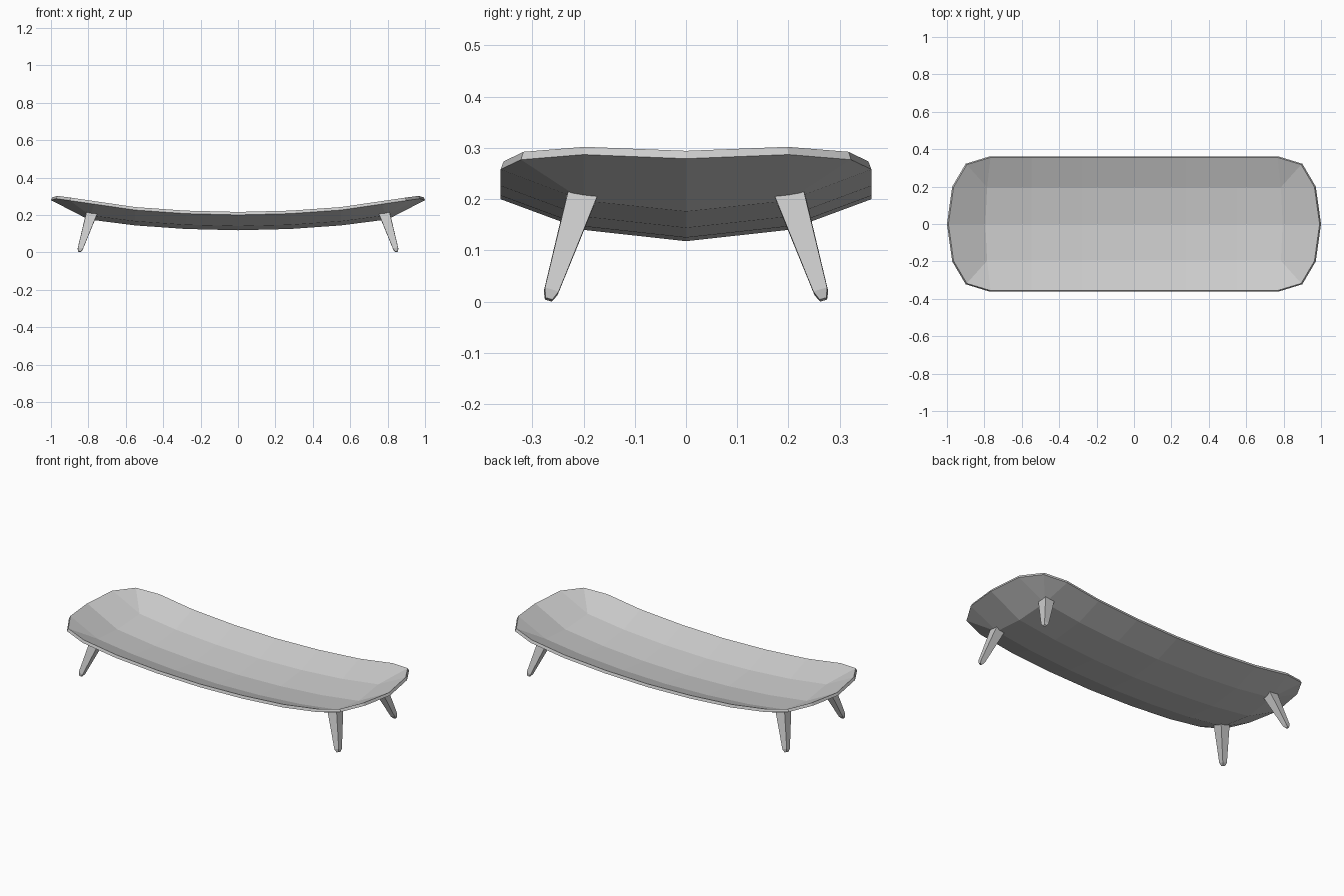
import bpy
import bmesh
from mathutils import Vector

old = bpy.data.objects.get("Cube")
if old:
    bpy.data.objects.remove(old, do_unlink=True)

grey = bpy.data.materials.new("plain grey")
grey.use_nodes = True
colour = (0.6, 0.6, 0.6, 1)
grey.diffuse_color = colour
grey.node_tree.nodes["Principled BSDF"].inputs["Base Color"].default_value = colour


def add_object(name, bm):
    mesh = bpy.data.meshes.new(name)
    bm.to_mesh(mesh)
    bm.free()
    mesh.materials.append(grey)
    obj = bpy.data.objects.new(name, mesh)
    bpy.context.collection.objects.link(obj)
    return obj


# Seat: one quarter of a dished sheet, mirrored and thickened
bm = bmesh.new()
rows = [(0, 0), (0.2, 0.022), (0.362, 0.082)]           # y, rise
columns = [(0, 0.118), (0.28, 0.125), (0.55, 0.144)]    # x, height
grid = [[bm.verts.new((x, y, z + rise)) for y, rise in rows] for x, z in columns]
grid.append([bm.verts.new(p) for p in ((0.8, 0, 0.176), (0.79, 0.2, 0.197), (0.77, 0.362, 0.258))])
for a, b in zip(grid, grid[1:]):
    for j in range(2):
        bm.faces.new((a[j], b[j], b[j + 1], a[j + 1]))

# Rounded end of the seat
inner = grid[-1]
tip, side, corner = [bm.verts.new(p) for p in
                     ((1, 0, 0.279), (0.972, 0.2, 0.287), (0.9, 0.322, 0.277))]
bm.faces.new((inner[0], tip, side, inner[1]))
bm.faces.new((inner[1], side, corner))
bm.faces.new((inner[1], corner, inner[2]))
seat = add_object("seat", bm)

mirror = seat.modifiers.new("mirror", "MIRROR")
mirror.use_axis = (True, True, False)
shell = seat.modifiers.new("thickness", "SOLIDIFY")
shell.thickness = 0.017
shell.offset = 1
shell.use_even_offset = True


# Legs: splayed, tapered square posts with a small chamfered foot
def leg(name, sx, sy):
    rings = [((0.783, 0.203, 0.207), 0.029),
             ((0.843, 0.263, 0.02), 0.014),
             ((0.848, 0.268, 0.004), 0.007)]
    axis = (Vector(rings[0][0]) - Vector(rings[1][0])).normalized()
    u, v = [(d - axis * d.dot(axis)).normalized()
            for d in (Vector((1, 0, 0)), Vector((0, 1, 0)))]
    bm = bmesh.new()
    loops = []
    for centre, half in rings:
        points = [Vector(centre) + (u * a + v * b) * half
                  for a, b in ((-1, -1), (1, -1), (1, 1), (-1, 1))]
        loops.append([bm.verts.new((p.x * sx, p.y * sy, max(p.z, 0))) for p in points])
    for upper, lower in zip(loops, loops[1:]):
        for i in range(4):
            k = (i + 1) % 4
            bm.faces.new((upper[i], lower[i], lower[k], upper[k]))
    bm.faces.new(loops[0])
    bm.faces.new(loops[-1])
    bmesh.ops.recalc_face_normals(bm, faces=bm.faces[:])
    add_object(name, bm)


for x_name, sx in (("left", 1), ("right", -1)):
    for y_name, sy in (("front", -1), ("back", 1)):
        leg(f"{y_name}_{x_name}_leg", sx, sy)
